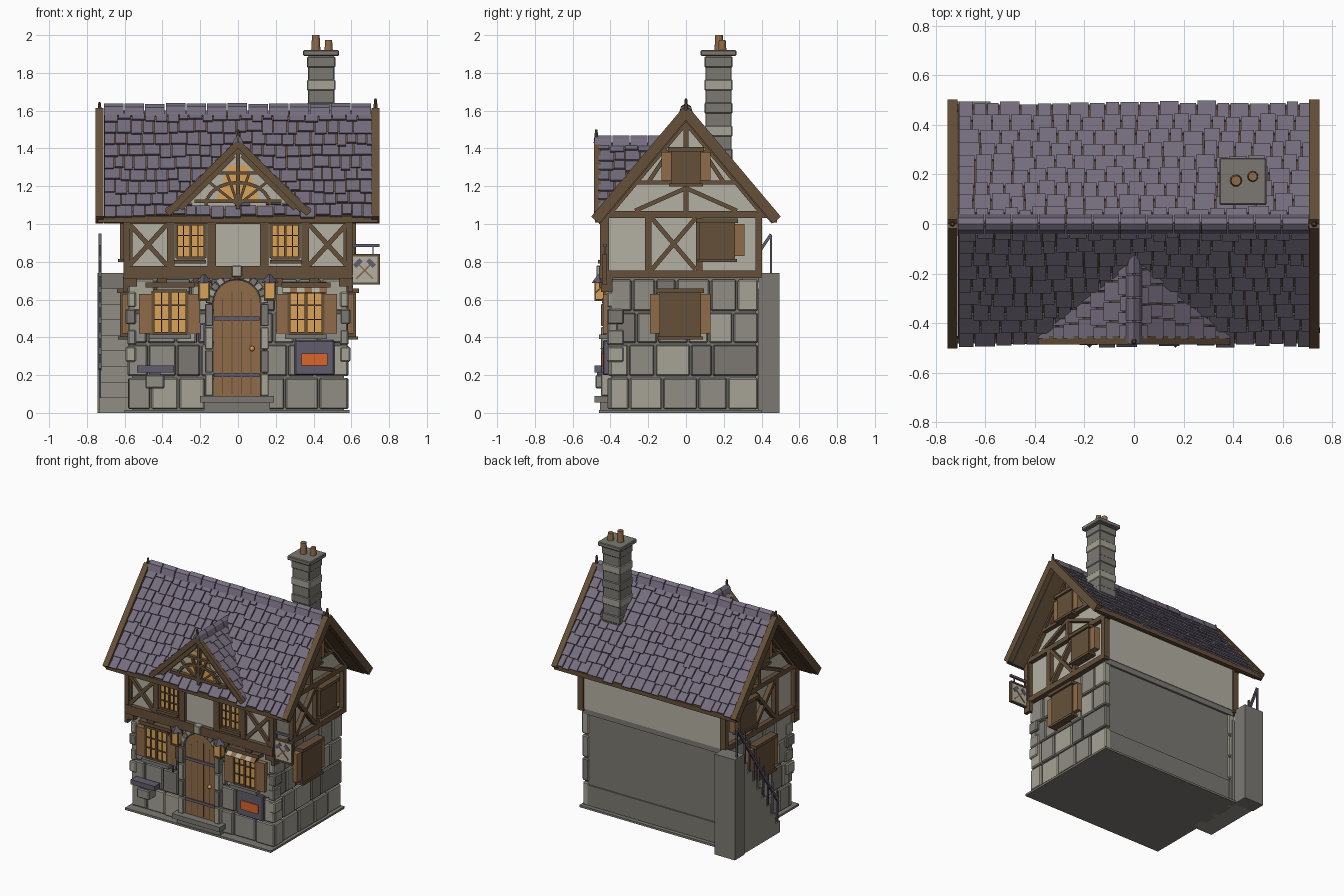
import bpy, bmesh, math, random
from mathutils import Vector as V, Matrix

if "Cube" in bpy.data.objects:
    bpy.data.objects.remove(bpy.data.objects["Cube"])

random.seed(4)


def material(name, hexa):
    m = bpy.data.materials.new(name)
    c = [int(hexa[i:i + 2], 16) / 255 for i in (0, 2, 4)]
    m.diffuse_color = [((v + .055) / 1.055) ** 2.4 if v > .04 else v / 12.92 for v in c] + [1]
    m.use_nodes = True
    m.node_tree.nodes["Principled BSDF"].inputs["Base Color"].default_value = m.diffuse_color
    return m


PLASTER, LIGHT, MID, GREY = (material(*a) for a in (
    ("plaster", "B4B0A2"), ("light stone", "A6A295"), ("mid stone", "908D84"), ("grey stone", "7C7972")))
WOOD, OAK, SLATE, IRON, GLOW, EMBER = (material(*a) for a in (
    ("dark wood", "65503A"), ("oak", "906B48"), ("slate", "756D7E"), ("iron", "625C6C"),
    ("lit glass", "DBA255"), ("ember", "DB642A")))
parts = {}


def P(name, *mats, bevel=0):
    """Mesh under construction for one named part."""
    return parts.setdefault(name, (bmesh.new(), mats, bevel))[0]


def cube(bm, m, mi=0):
    vs = bmesh.ops.create_cube(bm, size=1, matrix=m)["verts"]
    for f in {f for v in vs for f in v.link_faces}:
        f.material_index = mi


def box(bm, x0, x1, y0, y1, z0, z1, mi=0):
    cube(bm, Matrix.Translation(((x0 + x1) / 2, (y0 + y1) / 2, (z0 + z1) / 2))
         @ Matrix.Diagonal((abs(x1 - x0), abs(y1 - y0), abs(z1 - z0), 1)), mi)


def bar(bm, p, q, w, d, n, mi=0):
    """Beam from p to q, w wide and d deep along normal n."""
    p, q, n = V(p), V(q), V(n).normalized()
    a = q - p
    s = a.cross(n).normalized()
    m = Matrix((a, s * w, n * d)).transposed().to_4x4()
    m.translation = (p + q) / 2
    cube(bm, m, mi)


def prism(bm, pts, vec):
    f = bm.faces.new([bm.verts.new(p) for p in pts])
    g = bmesh.ops.extrude_face_region(bm, geom=[f], use_keep_orig=True)["geom"]
    bmesh.ops.translate(bm, vec=vec, verts=[e for e in g if isinstance(e, bmesh.types.BMVert)])


def cyl(bm, c, r1, r2, h, n=12):
    bmesh.ops.create_cone(bm, cap_ends=True, segments=n, radius1=r1, radius2=r2, depth=h,
                          matrix=Matrix.Translation(c))


F = (0, -1, 0)

# ---- stone ground floor
box(P("base_slab", GREY), -.6, .59, -.46, .4, 0, .015)
core = P("ground_floor_core", GREY)
box(core, -.56, .56, -.39, .37, .01, .73)
box(core, -.57, .57, .3, .38, .02, .17)
box(core, -.57, .57, .3, .385, .69, .73)
stones = P("wall_stones", LIGHT, MID, GREY, bevel=.007)
ROWS = ((.02, .185), (.195, .36), (.37, .53), (.54, .705))


def courses(a0, a1, put):
    for z0, z1 in ROWS:
        a = a0
        while a < a1 - .01:
            b = a + random.uniform(.1, .2)
            b = a1 if b > a1 - .07 else b
            put(a + .004, b - .004, z0, z1, random.uniform(.015, .026), random.choice((0, 0, 1, 1, 2)))
            a = b


courses(-.585, .585, lambda a, b, z0, z1, d, c: box(stones, a, b, -.39 - d, -.36, z0, z1, c))
for s in (-1, 1):
    courses(-.405, .385, lambda a, b, z0, z1, d, c: box(stones, s * .53, s * (.56 + d), a, b, z0, z1, c))
    for i, z in enumerate((.27, .36, .47, .56)):   # corner quoins
        box(stones, s * .54, s * (.595 - .01 * (i % 2)), -.418, -.33, z, z + .08, i % 3)

# ---- plaster upper floor with gables
prism(P("upper_walls", PLASTER), [(-.57, -.43, .73), (-.57, .39, .73), (-.57, .39, 1.08), (-.57, 0, 1.55),
                                  (-.57, -.43, 1.04)], (1.14, 0, 0))

# ---- front timber framing
T = P("front_timbers", WOOD)
for z, w in ((.745, .065), (1.015, .03)):
    bar(T, (-.605, -.435, z), (.605, -.435, z), w, .05, F)
for s in (-1, 1):
    for x, w in ((.59, .035), (.355, .04), (.14, .045)):
        bar(T, (s * x, -.435, .73), (s * x, -.435, 1.03), w, .04, F)
    for a, b in ((.775, 1.005), (1.005, .775)):
        bar(T, (s * .37, -.435, a), (s * .58, -.435, b), .025, .03, F)
    box(T, s * .17, s * .34, -.465, -.43, .79, .81)
    for x in (.56, .4, .21):                        # jetty brackets
        box(T, s * x - .025, s * x + .025, -.45, -.39, .67, .715)
    box(T, s * .585, s * .61, -.45, -.39, .64, .72)

# ---- side timber framing and shuttered openings
S, H, O = P("side_timbers", WOOD), P("side_window_panels", WOOD), P("side_shutters", OAK)
for s in (-1, 1):
    N = (s, 0, 0)

    def sb(y0, z0, y1, z1, w):
        bar(S, (s * .58, y0, z0), (s * .58, y1, z1), w, .045, N)
    for y in (-.425, -.2, .07, .385):
        sb(y, .73, y, 1.04, .035)
    sb(-.44, .735, .4, .735, .04)
    sb(-.45, 1.05, .43, 1.05, .035)
    sb(-.18, .76, .05, 1.03, .024)
    sb(-.18, 1.03, .05, .76, .024)
    sb(0, 1.05, 0, 1.6, .028)
    sb(-.27, 1.22, .27, 1.22, .022)
    sb(-.14, 1.38, .14, 1.38, .022)
    for t in (-1, 1):
        sb(t * .27, 1.07, 0, 1.19, .022)
        sb(t * .2, 1.22, t * .08, 1.4, .022)
        sb(t * .42, 1.04, 0, 1.54, .03)
    for y0, y1, z0, z1 in ((-.08, .08, 1.21, 1.4), (.07, .26, .81, 1.02), (-.14, .08, .4, .65)):
        box(H, s * .56, s * .625, y0, y1, z0, z1)
        box(H, s * .56, s * .64, y0 - .015, y1 + .015, z1 - .015, z1 + .008)
        box(H, s * .56, s * .635, y0 - .01, y1 + .01, z0 - .012, z0 + .005)
        for a, b in ((y0 - .05, y0), (y1, y1 + .05)):
            if y0 != .07 or a > y0:
                box(O, s * .57, s * .615, a, b, z0 + .02, z1 - .02)

# ---- roofs: each slope is a frame of origin, across, down and outward directions
SL, DK, BB = P("roof_tiles", SLATE), P("roof_decks", WOOD), P("barge_boards", WOOD)


def slope(o, u, d, u0, u1, length, rows, th):
    o, u, d = V(o), V(u), V(d).normalized()
    n = u.cross(d)
    n = n if n.z > 0 else -n
    c = o + u * (u0 + u1) / 2 - n * th / 2
    bar(DK, c, c + d * length, u1 - u0, th, n)
    h = length / rows
    for r in range(rows):
        a = u0
        while a < u1 - .005:
            b = a + random.uniform(.05, .09)
            b = u1 if b > u1 - .03 else b
            m = o + u * (a + b) / 2
            drop = random.uniform(-.022, .004)
            bar(SL, m + d * max(0, r * h - .02) + n * .003, m + d * ((r + 1) * h + drop) + n * .016,
                b - a - .006, .012, n)
            a = b
    return n


for s in (-1, 1):
    down = V((0, s * .48, -.57))
    n = slope((0, 0, 1.595), (1, 0, 0), down, -.71, .71, down.length, 9, .035)
    for x in (-.733, .728):
        bar(BB, V((x, 0, 1.6)) - n * .005, V((x, 0, 1.6)) + down * 1.01 - n * .005, .042, .055, n)
    bar(BB, (-.74, s * .468, 1.025), (.74, s * .468, 1.025), .035, .03, (0, 1, 0))
    # dormer slope runs back into the main roof
    dd = V((s * .375, 0, -.365))
    slope((0, 0, 1.425), (0, 1, 0), dd, -.465, -.11, dd.length, 7, .03)
    bar(BB, (0, -.47, 1.425), (s * .375, -.47, 1.055), .035, .035, F)
    bar(BB, (s * .02, -.45, 1.36), (s * .3, -.45, 1.08), .02, .03, F)
caps = P("ridge_caps", SLATE)
for i in range(13):
    x = -.71 + i * 1.42 / 13
    h = random.uniform(-.004, .004)
    prism(caps, [(x, y, z + h) for y, z in ((-.04, 1.575), (-.025, 1.62), (0, 1.637), (.025, 1.62), (.04, 1.575))],
          (1.42 / 13 - .006, 0, 0))
for i in range(4):
    prism(caps, [(x, -.485 + i * .095, z) for x, z in ((-.035, 1.405), (-.02, 1.45), (0, 1.468), (.02, 1.45),
                                                      (.035, 1.405))], (0, .09, 0))
for c in ((.728, 0, 1.63), (-.733, 0, 1.61), (0, -.475, 1.465)):
    cyl(P("finials", WOOD), c, .014, .006, .07, 8)

# ---- dormer gable with lattice
prism(P("dormer_wall", PLASTER), [(-.33, -.435, 1.08), (.33, -.435, 1.08), (0, -.435, 1.4)], (0, .1, 0))
prism(P("dormer_glass", GLOW), [(-.12, -.441, 1.11), (.12, -.441, 1.11), (.05, -.441, 1.31), (-.05, -.441, 1.31)],
      (0, .01, 0))
L = P("dormer_lattice", WOOD)
bar(L, (0, -.45, 1.08), (0, -.45, 1.42), .02, .03, F)
bar(L, (-.23, -.45, 1.12), (.23, -.45, 1.12), .02, .03, F)
bar(L, (-.11, -.45, 1.27), (.11, -.45, 1.27), .016, .025, F)
ring = [(.17 * math.cos(t * math.pi / 10), -.45, 1.1 + .12 * math.sin(t * math.pi / 10)) for t in range(11)]
for a, b in zip(ring, ring[1:]):
    bar(L, a, b, .018, .025, F)
for k in (2, 4, 6, 8):
    x, y, z = ring[k]
    bar(L, (0, y, 1.1), (x * 1.1, y, z + .05), .014, .02, F)

# ---- chimney
C = P("chimney", LIGHT, GREY, bevel=.005)
for i in range(10):
    w = .075 if i % 2 else .069
    box(C, .44 - w, .44 + w, .172 - w, .172 + w, 1.28 + i * .061, 1.337 + i * .061, (i // 2 + i) % 2)
box(C, .37, .51, .102, .242, 1.25, 1.89, 1)
box(C, .345, .535, .077, .267, 1.89, 1.92, 1)
cyl(P("chimney_pots", OAK), (.412, .175, 1.955), .025, .02, .09)
cyl(P("chimney_pots"), (.48, .192, 1.94), .023, .018, .07)

# ---- front windows with shutters and muntins
G, W, Q = P("window_glass", GLOW), P("window_frames", WOOD), P("front_shutters", OAK)


def window(x0, x1, z0, z1, y):
    box(G, x0, x1, y, y + .05, z0, z1)
    for i in range(5):
        x = x0 + (x1 - x0) * i / 4
        bar(W, (x, y, z0), (x, y, z1), .014 if i % 2 == 0 else .005, .02, F)
    for i in range(4):
        z = z0 + (z1 - z0) * i / 3
        bar(W, (x0, y, z), (x1, y, z), .014 if i % 3 == 0 else .006, .018, F)


for s in (-1, 1):
    window(s * .25 - .075, s * .25 + .075, .82, 1, -.44)
    window(s * .36 - .09, s * .36 + .09, .42, .645, -.43)
    for a, b in ((.2, .262), (.458, .525)):
        box(Q, s * a, s * b, -.44, -.4, .42, .63)
    box(W, s * .23, s * .49, -.46, -.39, .665, .69)
    box(P("window_sills", GREY), s * .25, s * .47, -.46, -.4, .39, .415)
for i in range(6):                                  # striped awning
    x = .235 + i * .039
    bar(P("awning", PLASTER, OAK), (x + .02, -.42, .69), (x + .02, -.48, .635), .039, .008, (0, -.055, .06), i % 2)

# ---- arched door
CX = -.006
arc = [(math.cos(t * math.pi / 12), math.sin(t * math.pi / 12)) for t in range(13)]
prism(P("door", OAK), [(CX - .124, -.428, .09), (CX + .124, -.428, .09)] +
      [(CX + .124 * c, -.428, .58 + .124 * s) for c, s in arc], (0, .04, 0))
for x in (-.075, -.025, .025, .075):
    bar(P("plank_joints", WOOD), (CX + x, -.428, .1), (CX + x, -.428, .575 + .7 * (.12 - abs(x))), .005, .004, F)
A = P("door_surround", LIGHT, GREY, bevel=.004)
for s in (-1, 1):
    for i in range(4):
        box(A, CX + s * .126, CX + s * .168, -.45, -.39, .09 + i * .123, .208 + i * .123, i % 2)
for i, (a, b) in enumerate(zip(arc, arc[1:])):
    bar(A, (CX + .146 * a[0], -.42, .58 + .146 * a[1]), (CX + .146 * b[0], -.42, .58 + .146 * b[1]), .04, .05, F, i % 2)
box(A, CX - .026, CX + .026, -.475, -.4, .72, .78)
box(P("door_step", GREY), -.2, .19, -.485, -.39, .055, .09)
box(P("door_step"), -.18, .17, -.455, -.39, .01, .055)
for z in (.2, .5):
    box(P("door_straps", IRON), CX - .12, CX + .12, -.436, -.42, z - .01, z + .01)
bmesh.ops.create_uvsphere(P("door_knob", GLOW), u_segments=10, v_segments=6, radius=.014,
                          matrix=Matrix.Translation((.075, -.438, .34)))

# ---- lanterns
for x in (-.18, .168):
    box(P("lantern_glass", GLOW), x - .026, x + .026, -.48, -.43, .605, .69)
    for dx in (-.026, .026):
        for y in (-.48, -.43):
            bar(P("lantern_frames", WOOD), (x + dx, y, .595), (x + dx, y, .695), .009, .009, F)
    box(P("lantern_frames"), x - .03, x + .03, -.484, -.426, .592, .604)
    cyl(P("lantern_caps", IRON), (x, -.455, .71), .045, .012, .045, 4)

# ---- anvil on a stone block, tool rack and forge
box(P("anvil", IRON), -.535, -.34, -.485, -.42, .215, .25)
box(P("anvil"), -.47, -.41, -.47, -.41, .19, .22)
box(P("anvil_block", MID, bevel=.006), -.49, -.39, -.48, -.4, .13, .2)
bar(P("tools", IRON), (-.24, -.43, .47), (-.16, -.43, .47), .012, .02, F)
for x, z in ((-.225, .37), (-.2, .39), (-.178, .36)):
    bar(P("tools"), (x, -.435, .47), (x, -.435, z), .01, .01, F)
box(P("forge", IRON, bevel=.006), .3, .51, -.44, -.39, .2, .385)
box(P("forge_mouth", EMBER), .335, .475, -.448, -.43, .25, .315)

# ---- hanging sign with crossed hammers
B = P("sign_bracket", IRON)
bar(B, (.58, -.43, .885), (.75, -.43, .885), .016, .016, F)
for x in (.62, .715):
    bar(B, (x, -.43, .885), (x, -.43, .835), .006, .006, F)
box(P("sign_board", PLASTER), .597, .743, -.436, -.424, .69, .83)
for s in (-1, 1):
    for a, b in (((.67 + s * .075, .68), (.67 + s * .075, .84)), ((.59, .76 + s * .075), (.75, .76 + s * .075))):
        bar(P("sign_frame", WOOD), (a[0], -.43, a[1]), (b[0], -.43, b[1]), .012, .022, F)
    for y in (-.437, -.423):
        bar(P("sign_handles", OAK), (.67 - s * .045, y, .71), (.67 + s * .035, y, .79), .009, .006, F)
        bar(P("sign_hammers", IRON), (.67 + s * .018, y, .81), (.67 + s * .052, y, .776), .024, .008, F)

# ---- outside stair with railing
ST, R = P("stair", GREY, MID), P("stair_railing", IRON)
box(ST, -.745, -.58, .385, .495, 0, .74)
for i in range(8):
    y, z = .385 - i * .054, .74 - (i + 1) * .0822
    box(ST, -.735, -.56, y - .054, y, 0, z, 1)
    bar(R, (-.73, y - .027, z), (-.73, y - .027, z + .23), .01, .01, F)
bar(R, (-.73, .45, .74), (-.73, .45, .94), .012, .012, F)
bar(R, (-.73, .45, .945), (-.73, -.03, .23), .016, .016, (1, 0, 0))

# ---- turn every part into an object
for name, (bm, mats, bevel) in parts.items():
    bmesh.ops.recalc_face_normals(bm, faces=bm.faces)
    me = bpy.data.meshes.new(name)
    bm.to_mesh(me)
    bm.free()
    for m in mats:
        me.materials.append(m)
    ob = bpy.data.objects.new(name, me)
    bpy.context.collection.objects.link(ob)
    if bevel:
        mod = ob.modifiers.new("soft_edges", "BEVEL")
        mod.width, mod.segments = bevel, 1
